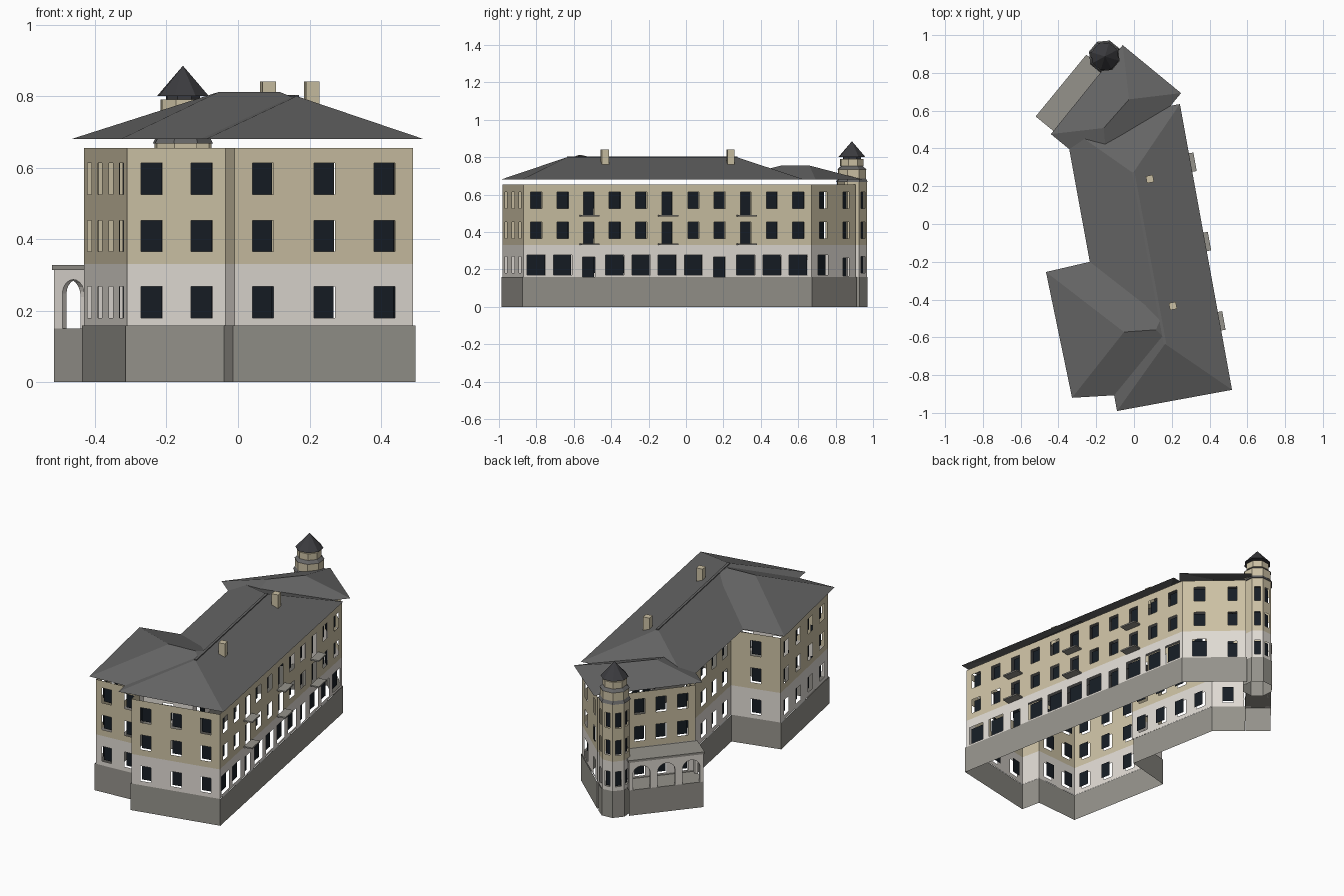
import bpy, bmesh, math
from mathutils import Vector as V

if "Cube" in bpy.data.objects:
    bpy.data.objects.remove(bpy.data.objects["Cube"])


def mat(name, c):
    m = bpy.data.materials.new(name)
    m.diffuse_color = (*c, 1)
    m.use_nodes = True
    m.node_tree.nodes["Principled BSDF"].inputs["Base Color"].default_value = m.diffuse_color
    return m


TAN = mat("tan_plaster", (.60, .53, .37))
PALE = mat("pale_plaster", (.74, .70, .65))
STONE = mat("stone", (.30, .29, .26))
ROOF = mat("roof_grey", (.13, .13, .13))
DARK = mat("dark_roof", (.045, .045, .05))
GLASS = mat("dark_glass", (.008, .012, .018))


def build(name, verts, faces, mats, idx=None):
    me = bpy.data.meshes.new(name)
    me.from_pydata([tuple(v) for v in verts], [], faces)
    for m in mats:
        me.materials.append(m)
    for i, k in enumerate(idx or []):
        me.polygons[i].material_index = k
    bm = bmesh.new()
    bm.from_mesh(me)
    bmesh.ops.remove_doubles(bm, verts=bm.verts, dist=1e-5)
    bm.to_mesh(me)
    bm.free()
    ob = bpy.data.objects.new(name, me)
    bpy.context.collection.objects.link(ob)
    return ob


def wall(name, p, q, holes, z0=.155, z1=.655, inset=.02):
    """Thin wall with real openings; dark panes sit a little behind them."""
    p, q = V(p), V(q)
    L = (q - p).length
    d = (q - p) / L
    n = V((d.y, -d.x))
    at = lambda s, z, o=0: (p.x + d.x * s - n.x * o, p.y + d.y * s - n.y * o, z)
    rects = [(f * L - w / 2, f * L + w / 2, a, b) for f, w, a, b in holes]
    ss = sorted({0, L} | {r[0] for r in rects} | {r[1] for r in rects})
    zs = sorted({z0, .33, z1} | {r[2] for r in rects} | {r[3] for r in rects})
    vs, fs, ids = [], [], []
    for s0, s1 in zip(ss, ss[1:]):
        for a, b in zip(zs, zs[1:]):
            cs, cz = (s0 + s1) / 2, (a + b) / 2
            if any(r[0] < cs < r[1] and r[2] < cz < r[3] for r in rects):
                continue
            k = len(vs)
            vs += [at(s0, a), at(s1, a), at(s1, b), at(s0, b)]
            fs.append((k, k + 1, k + 2, k + 3))
            ids.append(0 if cz > .33 else 1)
    build(name, vs, fs, [TAN, PALE], ids)
    vs = [at(s, z, inset) for r in rects
          for s, z in ((r[0], r[2]), (r[1], r[2]), (r[1], r[3]), (r[0], r[3]))]
    if vs:
        build(name + "_panes", vs, [tuple(range(i, i + 4)) for i in range(0, len(vs), 4)], [GLASS])


def skirt(name, pts, z0, z1, m, closed=True):
    n = len(pts)
    vs = [(x, y, z) for z in (z0, z1) for x, y in pts]
    build(name, vs, [(i, (i + 1) % n, n + (i + 1) % n, n + i) for i in range(n if closed else n - 1)], [m])


def box(name, c, size, m, rot=0):
    bpy.ops.mesh.primitive_cube_add(size=1, location=c, rotation=(0, 0, rot))
    ob = bpy.context.object
    ob.name, ob.scale = name, size
    ob.data.materials.append(m)


def cone(name, c, r1, r2, z0, z1, m, n=8):
    bpy.ops.mesh.primitive_cone_add(vertices=n, radius1=r1, radius2=r2, depth=z1 - z0,
                                    location=(*c, (z0 + z1) / 2), rotation=(0, 0, TURN))
    ob = bpy.context.object
    ob.name = name
    ob.data.materials.append(m)


def column(f, w=.06, rows=(0, 1, 2)):
    z = [(.18, .268), (.366, .452), (.525, .613)]
    return [(f, w, *z[r]) for r in rows]


def columns(fs, w=.06):
    return [h for f in fs for h in column(f, w)]


# Footprint, counter-clockwise from the front left corner of the main block
FP = [(-.01, -.98), (.49, -.87), (.21, .67), (-.056, .905), (-.398, .48),
      (-.26, .366), (-.155, -.2), (-.43, -.27), (-.31, -.885), (-.035, -.865)]

# East wall: eleven bays, three with balcony doors, wide ground-floor windows
east, fE = [], [(-.80 + .14 * i + .87) / 1.54 for i in range(11)]
for i, f in enumerate(fE):
    if i in (2, 5, 8):
        east += [(f, .058, .335, .452), (f, .058, .49, .613)]
    else:
        east += column(f, .062, (1, 2))
    east.append((f, .066, .16, .267) if i in (2, 7) else (f, .1, .17, .278))

north = column(.27, .062, (1, 2)) + column(.79, .05, (1, 2)) + [(.27, .08, .17, .278), (.79, .05, .165, .262)]
terrace_side = [h for f in (.43, .65, .87) for h in column(f, .06, (1, 2)) + [(f, .06, .16, .27)]]
plans = {"front_wall": columns((.16, .505, .84)), "east_wall": east, "north_wall": north,
         "terrace_side_wall": terrace_side, "short_link_wall": columns((.5,)),
         "court_wall": columns((.14, .38, .62, .86)), "wing_north_wall": columns((.5,)),
         "wing_west_wall": columns((.12, .37, .62, .87)), "wing_front_wall": columns((.25, .76)),
         "step_wall": []}
for i, (nm, holes) in enumerate(plans.items()):
    wall(nm, FP[i], FP[(i + 1) % len(FP)], holes)


# Stone base, slightly proud of the walls (mitred offset)
def offset(pts, o):
    out = []
    for i, p in enumerate(pts):
        a = (V(p) - V(pts[i - 1])).normalized()
        b = (V(pts[(i + 1) % len(pts)]) - V(p)).normalized()
        na, nb = V((a.y, -a.x)), V((b.y, -b.x))
        out.append(tuple(V(p) + (na + nb) * o / (1 + na.dot(nb))))
    return out


skirt("stone_base", offset(FP, .005), 0, .158, STONE)

# Balconies on the east wall
for i in (2, 5, 8):
    p = V(FP[1]).lerp(V(FP[2]), fE[i])
    for z in (.333, .487):
        box("balcony", (p.x + .025, p.y + .005, z), (.05, .1, .008), STONE, math.radians(10.3))


# Hip roofs: four eave corners and two ridge ends (ridge runs from edge 3-0 to edge 1-2)
def hip(name, c, r, z):
    vs = [(x, y, .68) for x, y in c] + [(x, y, z) for x, y in r]
    build(name, vs, [(0, 1, 5, 4), (1, 2, 5), (2, 3, 4, 5), (3, 0, 4)], [ROOF])


hip("main_roof", [(.519, -.878), (.243, .635), (-.366, .523), (-.09, -.99)],
    [(.164, -.635), (-.005, .27)], .80)
hip("west_wing_roof", [(-.328, -.92), (.44, -.875), (.33, -.07), (-.466, -.254)],
    [(-.053, -.572), (.116, -.56)], .812)
hip("north_wing_roof", [(-.135, .226), (.249, .693), (-.06, .947), (-.44, .476)],
    [(-.16, .508), (-.026, .66)], .755)
box("ridge_cap", (.08, -.18, .80), (.014, .925, .006), ROOF, math.radians(10.5))

# Chimneys
for x, y in ((.084, .238), (.206, -.434)):
    box("chimney", (x, y, .785), (.038, .038, .112), TAN, math.radians(10.3))

# Terrace with arcade
U, N = V((.634, .773)), V((.773, -.634))
T0 = V((-.515, .57))
T1, E = T0 + U * .415, T0 + N * .14
T2 = T1 + N * .14


def arcade(name, p, q, count, w, z0=.15, z1=.315):
    L = (q - p).length
    d = (q - p) / L
    spring = .287 - w / 2
    prof = [(0, z0)]
    for i in range(count):
        c = L * (i + .5) / count
        prof.append((c - w / 2, z0))
        prof += [(c - w / 2 * math.cos(math.pi * k / 10), spring + w / 2 * math.sin(math.pi * k / 10))
                 for k in range(11)]
        prof.append((c + w / 2, z0))
    prof += [(L, z0), (L, z1), (0, z1)]
    ob = build(name, [(p.x + d.x * s, p.y + d.y * s, z) for s, z in prof], [tuple(range(len(prof)))], [PALE])
    m = ob.modifiers.new("thickness", 'SOLIDIFY')
    m.thickness = .018


arcade("terrace_front_arches", T1, T0, 3, .098)
arcade("terrace_end_arch", T0, E, 1, .078)
skirt("terrace_base", [tuple(v) for v in (T1, T0, E)], 0, .15, STONE, False)
build("terrace_floor", [(v.x, v.y, .15) for v in (T1, T0, E, T2)], [(0, 1, 2, 3)], [STONE])
mid = (T0 + T2) / 2
box("terrace_top", (mid.x, mid.y, .321), (.423, .148, .013), STONE, math.atan2(U.y, U.x))

# Octagonal stair tower: outer facets with narrow windows
C, R = V((-.154, .887)), .083
NW = math.atan2(.634, -.773)
TURN = NW + math.pi / 8 - math.pi / 2
ring = [tuple(C + R * V((math.cos(NW + (k - .5) * math.pi / 4), math.sin(NW + (k - .5) * math.pi / 4))))
        for k in range(-3, 5)]
for i in range(7):
    wall("tower_facet", ring[i], ring[i + 1], columns((.5,), .032) if 1 <= i <= 5 else [], z1=.668, inset=.01)
cx = [tuple(C + (V(p) - C) * 1.05) for p in ring]
skirt("tower_base", cx, 0, .158, STONE)
cone("tower_cornice", C, .088, .078, .668, .686, ROOF)
cone("tower_lower_drum", C, .079, .079, .686, .735, TAN)
cone("tower_drum_cap", C, .081, .06, .735, .753, ROOF)
cone("tower_lantern", C, .066, .066, .752, .79, TAN)
cone("tower_core", C, .05, .05, .78, .805, DARK)
cone("tower_roof", C, .076, 0, .80, .885, DARK)
